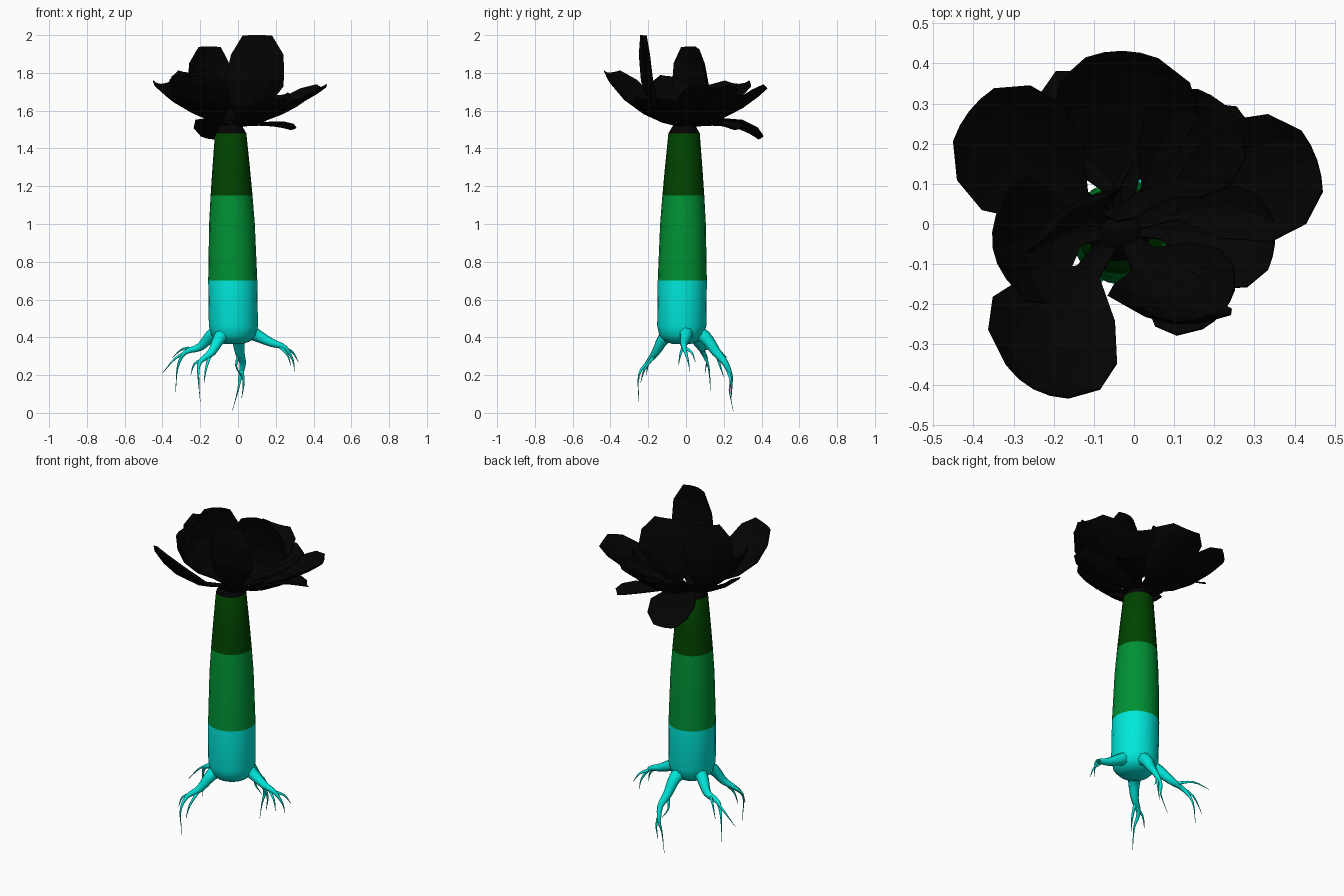
import bpy, bmesh, math
from mathutils import Vector, Matrix

old = bpy.data.objects.get("Cube")
if old:
    bpy.data.objects.remove(old)


def material(name, rgb):
    m = bpy.data.materials.new(name)
    m.use_nodes = True
    m.diffuse_color = (*rgb, 1)
    bsdf = m.node_tree.nodes["Principled BSDF"]
    bsdf.inputs["Base Color"].default_value = (*rgb, 1)
    bsdf.inputs["Roughness"].default_value = 0.9
    return m


CYAN = material("cyan", (0, 0.8, 0.7))
GREEN = material("green", (0, 0.28, 0.034))
DARK = material("dark green", (0, 0.056, 0))
BLACK = material("black", (0.001, 0.001, 0.001))


def finish(name, bm, mats, smooth=False):
    bmesh.ops.recalc_face_normals(bm, faces=bm.faces)
    me = bpy.data.meshes.new(name)
    bm.to_mesh(me)
    bm.free()
    for m in mats:
        me.materials.append(m)
    ob = bpy.data.objects.new(name, me)
    bpy.context.collection.objects.link(ob)
    for p in me.polygons:
        p.use_smooth = smooth
    return ob


def add_tube(bm, points, radii, sides, axis=None):
    """Loft rings along a path; a fixed axis keeps every ring parallel."""
    pts = [Vector(p) for p in points]
    rings = []
    for i, (p, r) in enumerate(zip(pts, radii)):
        d = axis or (pts[min(i + 1, len(pts) - 1)] - pts[max(i - 1, 0)]).normalized()
        u = d.cross(Vector((0.31, 0.95, 0.05))).normalized()
        v = d.cross(u)
        rings.append([bm.verts.new(p + r * (u * math.cos(a) + v * math.sin(a)))
                      for a in (2 * math.pi * k / sides for k in range(sides))])
    for a, b in zip(rings, rings[1:]):
        for k in range(sides):
            n = (k + 1) % sides
            bm.faces.new((a[k], a[n], b[n], b[k]))
    bm.faces.new(rings[0])
    bm.faces.new(rings[-1])


def smooth_path(points, steps=3):
    """Catmull-Rom resampling."""
    p = [Vector(q) for q in points]
    p = [2 * p[0] - p[1]] + p + [2 * p[-1] - p[-2]]
    out = []
    for a, b, c, d in zip(p, p[1:], p[2:], p[3:]):
        for s in range(steps):
            t = s / steps
            out.append(0.5 * (2 * b + (c - a) * t + (2 * a - 5 * b + 4 * c - d) * t ** 2
                              + (3 * b - a - 3 * c + d) * t ** 3))
    return out + [p[-2]]


# Trunk: bands coloured by height
bm = bmesh.new()
trunk = [(0.365, 0.05), (0.38, 0.09), (0.41, 0.118), (0.46, 0.13), (0.7, 0.13), (1.0, 0.121),
         (1.15, 0.111), (1.3, 0.099), (1.48, 0.083), (1.52, 0.06), (1.55, 0.03)]
add_tube(bm, [(-0.018 - 0.014 * z, -0.028 + 0.012 * z, z) for z, r in trunk],
         [r for z, r in trunk], 20, Vector((0, 0, 1)))
for f in bm.faces:
    z = f.calc_center_median().z
    f.material_index = sum(z > level for level in (0.7, 1.15, 1.48))
finish("trunk", bm, [CYAN, GREEN, DARK, BLACK], True)

# Roots: main limb plus thin rootlets
roots = {
    "left_root": [[(0.03, -0.01, 0.45), (0.1, 0, 0.41), (0.18, -0.01, 0.37), (0.25, -0.01, 0.345), (0.29, 0.01, 0.28), (0.3, 0.02, 0.22)],
                  [(0.21, -0.01, 0.36), (0.26, -0.03, 0.31), (0.28, -0.04, 0.25)],
                  [(0.25, 0, 0.34), (0.29, 0.03, 0.32), (0.32, 0.05, 0.27)]],
    "back_root": [[(-0.02, 0.02, 0.44), (0, 0.1, 0.4), (0.01, 0.16, 0.32), (0.025, 0.21, 0.26), (0.01, 0.24, 0.18), (0, 0.23, 0.12), (-0.03, 0.25, 0.01)],
                  [(0.01, 0.16, 0.32), (-0.01, 0.18, 0.25), (0.02, 0.2, 0.19)],
                  [(0.02, 0.22, 0.23), (0.03, 0.24, 0.16), (0.02, 0.24, 0.08)]],
    "right_root": [[(-0.07, 0, 0.45), (-0.14, 0.04, 0.41), (-0.2, 0.08, 0.35), (-0.28, 0.09, 0.32), (-0.32, 0.12, 0.24), (-0.33, 0.13, 0.11)],
                   [(-0.24, 0.08, 0.34), (-0.33, 0.11, 0.29), (-0.4, 0.1, 0.21)],
                   [(-0.22, 0.08, 0.34), (-0.29, 0.16, 0.34), (-0.35, 0.22, 0.29)]],
    "front_root": [[(-0.06, -0.05, 0.44), (-0.1, -0.12, 0.39), (-0.14, -0.16, 0.32), (-0.2, -0.2, 0.27), (-0.21, -0.25, 0.2), (-0.2, -0.25, 0.06)],
                   [(-0.17, -0.18, 0.29), (-0.23, -0.2, 0.26), (-0.25, -0.21, 0.2)],
                   [(-0.15, -0.17, 0.3), (-0.17, -0.22, 0.23), (-0.18, -0.24, 0.16)]],
}
for name, limbs in roots.items():
    bm = bmesh.new()
    for k, limb in enumerate(limbs):
        path = smooth_path(limb)
        n = len(path) - 1
        thick = 0.009 if k else 0.046
        radii = [0.001 + thick * (1 - i / n) ** (1 if k else 1.5) for i in range(n + 1)]
        add_tube(bm, path, radii, 7)
    finish(name, bm, [CYAN], True)

# Leaves: cupped blunt blades on curved stems (control point, tip, half width, yaw)
leaves = {
    "left_leaf": ((0.25, 0.1, 1.57), (0.455, 0.16, 1.72), 0.16, 0),
    "left_front_leaf": ((0.2, -0.02, 1.54), (0.35, -0.05, 1.65), 0.13, 0),
    "back_leaf": ((0, 0.25, 1.54), (-0.03, 0.43, 1.72), 0.18, 0),
    "back_left_leaf": ((0.13, 0.18, 1.56), (0.22, 0.3, 1.68), 0.14, 0),
    "right_back_leaf": ((-0.25, 0.13, 1.57), (-0.41, 0.28, 1.74), 0.165, 0),
    "drooping_leaf": ((-0.08, 0.2, 1.58), (-0.13, 0.385, 1.45), 0.13, 0),
    "front_right_leaf": ((-0.22, -0.25, 1.54), (-0.25, -0.41, 1.8), 0.175, 0),
    "right_leaf": ((-0.27, -0.04, 1.56), (-0.35, -0.06, 1.78), 0.16, 0),
    "tall_front_leaf": ((0.1, -0.29, 1.58), (0.1, -0.24, 2.0), 0.155, -37),
    "tall_right_leaf": ((-0.22, 0.06, 1.6), (-0.16, 0.03, 1.94), 0.14, -38),
    "tall_back_leaf": ((0.1, 0.18, 1.6), (0.08, 0.06, 1.93), 0.16, 76),
    "low_left_leaf": ((0.15, 0.2, 1.54), (0.28, 0.26, 1.5), 0.08, 0),
    "front_left_leaf": ((0.12, -0.16, 1.54), (0.22, -0.22, 1.66), 0.125, 0),
}
PROFILE = [(0, 0.1), (0.24, 0.18), (0.42, 0.7), (0.66, 1), (0.87, 0.9), (1, 0.5)]
base = Vector((-0.035, -0.01, 1.51))
for name, (ctrl, tip, half, yaw) in leaves.items():
    ctrl, tip = Vector(ctrl), Vector(tip)
    side = (tip - base).cross(Vector((0, 0, 1))).normalized()
    side = Matrix.Rotation(math.radians(yaw), 3, 'Z') @ side
    bm = bmesh.new()
    rows = []
    for t, w in PROFILE:
        mid = base * (1 - t) ** 2 + ctrl * 2 * t * (1 - t) + tip * t * t
        tangent = ((ctrl - base) * (1 - t) + (tip - ctrl) * t).normalized()
        up = side.cross(tangent)
        rows.append([bm.verts.new(mid + half * w * (side * s + up * 0.28 * s * s))
                     for s in (-1, -0.5, 0, 0.5, 1)])
    for a, b in zip(rows, rows[1:]):
        for k in range(4):
            bm.faces.new((a[k], a[k + 1], b[k + 1], b[k]))
    ob = finish(name, bm, [BLACK])
    mod = ob.modifiers.new("thickness", "SOLIDIFY")
    mod.thickness = 0.005
    mod.offset = 0
